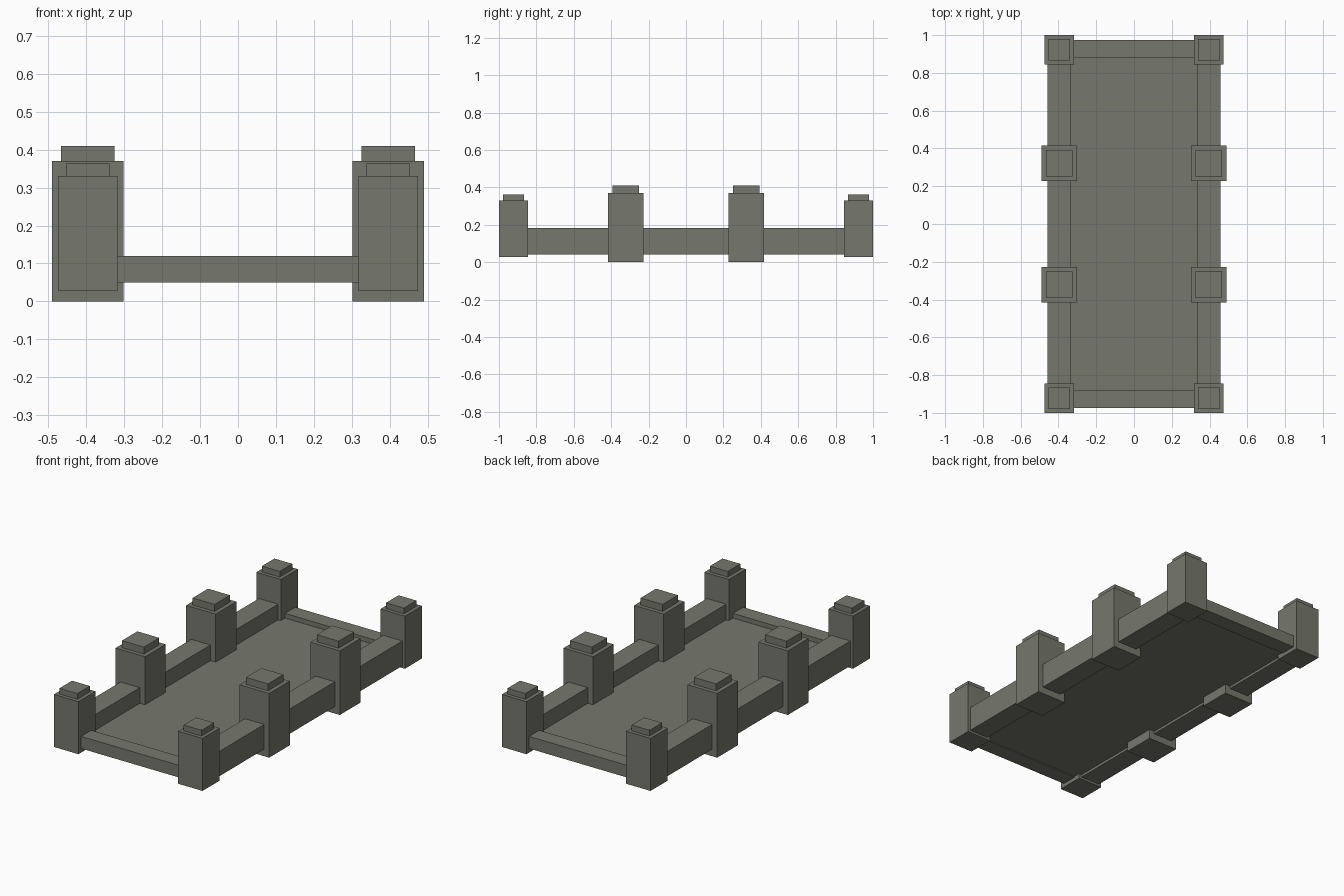
import bpy
import bmesh

if "Cube" in bpy.data.objects:
    bpy.data.objects.remove(bpy.data.objects["Cube"])

# One weathered stone colour for the whole model
stone = bpy.data.materials.new("grey_green_stone")
stone.diffuse_color = (0.18, 0.185, 0.15, 1.0)
stone.use_nodes = True
stone.node_tree.nodes["Principled BSDF"].inputs["Base Color"].default_value = stone.diffuse_color


def box(name, x, y, z):
    """Box from (min, max) ranges on each axis."""
    bm = bmesh.new()
    bmesh.ops.create_cube(bm, size=1.0)
    for v in bm.verts:
        for i, (lo, hi) in enumerate((x, y, z)):
            v.co[i] = hi if v.co[i] > 0 else lo
    mesh = bpy.data.meshes.new(name)
    bm.to_mesh(mesh)
    bm.free()
    mesh.materials.append(stone)
    obj = bpy.data.objects.new(name, mesh)
    bpy.context.collection.objects.link(obj)
    return obj


def post(name, cx, cy, half, cap_half, bottom, top, cap_top):
    """Square post with a smaller cap block on top."""
    box(name, (cx - half, cx + half), (cy - half, cy + half), (bottom, top))
    box(name + "_cap", (cx - cap_half, cx + cap_half),
        (cy - cap_half, cy + cap_half), (top, cap_top))


for sx, side in ((-1, "left"), (1, "right")):
    # Posts: small at the corners, larger along the sides
    for sy, end in ((-1, "front"), (1, "back")):
        post(f"corner_post_{side}_{end}", sx * 0.396, sy * 0.922,
             0.078, 0.057, 0.027, 0.33, 0.363)
        post(f"middle_post_{side}_{end}", sx * 0.396, sy * 0.322,
             0.094, 0.07, 0.0, 0.37, 0.41)
    # Side walls between the posts
    for y0, y1, part in ((-0.85, -0.41, "front"), (-0.235, 0.235, "middle"),
                         (0.41, 0.85, "back")):
        xs = sorted((sx * 0.335, sx * 0.458))
        box(f"side_wall_{side}_{part}", xs, (y0, y1), (0.04, 0.183))

# Low kerbs across both ends
for sy, end in ((-1, "front"), (1, "back")):
    box(f"end_kerb_{end}", (-0.325, 0.325),
        sorted((sy * 0.882, sy * 0.975)), (0.05, 0.12))

# Floor slab inside the walls
box("floor_slab", (-0.34, 0.34), (-0.885, 0.885), (0.055, 0.093))
